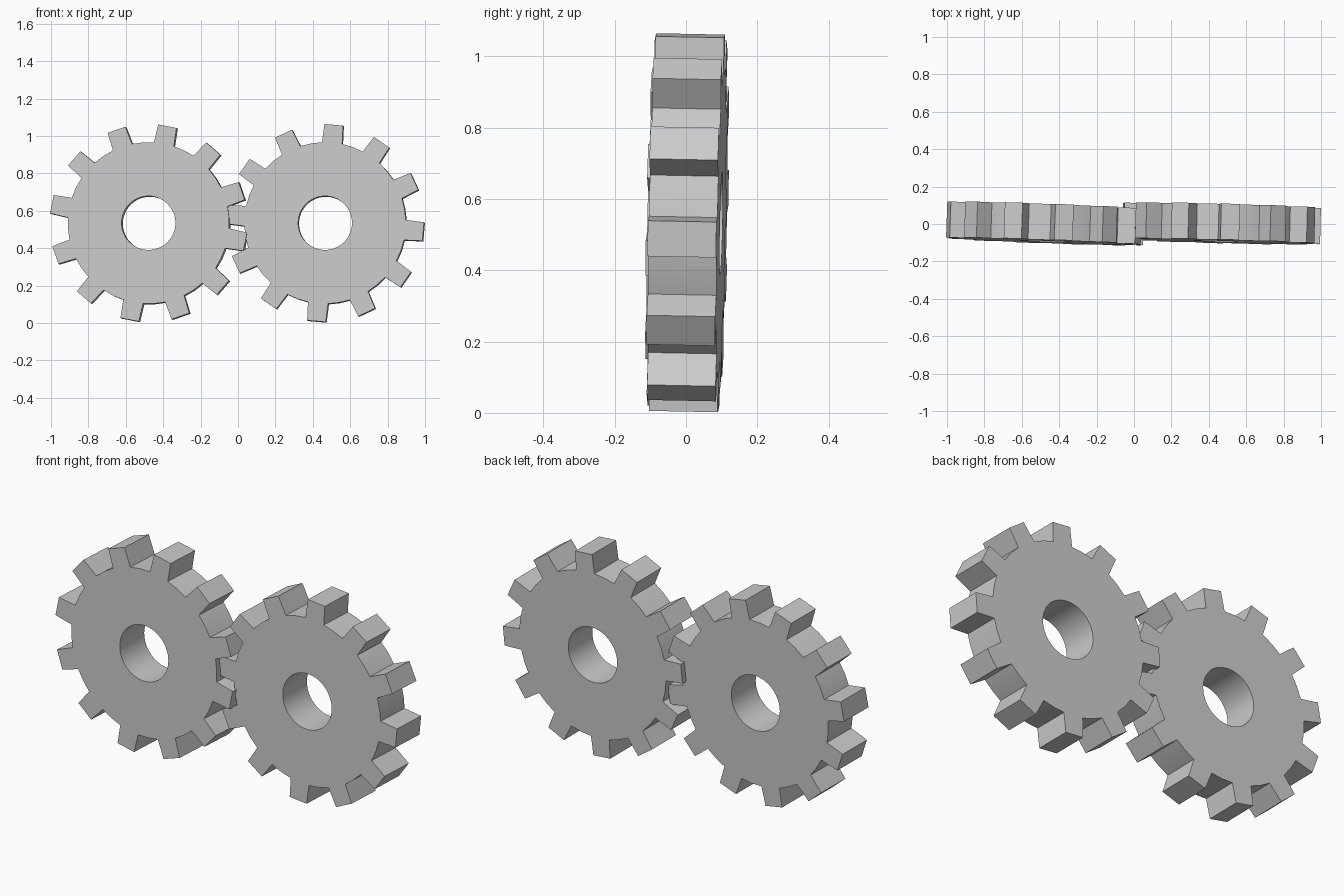
import bpy, bmesh, math
from mathutils import Vector

cube = bpy.data.objects.get("Cube")
if cube:
    bpy.data.objects.remove(cube, do_unlink=True)

TEETH, ROOT_R, TIP_R, HOLE_R, THICK = 12, 0.432, 0.527, 0.144, 0.192
BASE_HALF, TIP_HALF = 0.054, 0.050   # half widths of a tooth

grey = bpy.data.materials.new("plain grey")
grey.use_nodes = True
grey.diffuse_color = (0.6, 0.6, 0.6, 1)
grey.node_tree.nodes["Principled BSDF"].inputs["Base Color"].default_value = (0.6, 0.6, 0.6, 1)


def polar(r, a):
    return Vector((r * math.cos(a), 0, r * math.sin(a)))


def gear_outline(phase):
    """Toothed rim: four corners per tooth and one point midway along each gap."""
    pts, step = [], math.tau / TEETH
    for i in range(TEETH):
        a = phase + i * step
        out, side = polar(1, a), polar(1, a + math.pi / 2)
        base_d = math.sqrt(ROOT_R ** 2 - BASE_HALF ** 2)
        for d, w in ((base_d, -BASE_HALF), (TIP_R, -TIP_HALF),
                     (TIP_R, TIP_HALF), (base_d, BASE_HALF)):
            pts.append(out * d + side * w)
        pts.append(polar(ROOT_R, a + step / 2))
    return pts


def make_gear(name, centre, phase_deg, pitch, yaw):
    bm = bmesh.new()
    hole = [polar(HOLE_R, i * math.tau / 64) for i in range(64)]
    edges = []
    for loop in (gear_outline(math.radians(phase_deg)), hole):
        vs = [bm.verts.new(p + Vector((0, -THICK / 2, 0))) for p in loop]
        edges += [bm.edges.new((vs[i - 1], vs[i])) for i in range(len(vs))]
    # flat plate with a round bore, then extruded to full thickness
    bmesh.ops.triangle_fill(bm, edges=edges, use_beauty=True)
    res = bmesh.ops.extrude_face_region(bm, geom=bm.faces[:], use_keep_orig=True)
    new = [g for g in res["geom"] if isinstance(g, bmesh.types.BMVert)]
    bmesh.ops.translate(bm, verts=new, vec=(0, THICK, 0))
    bmesh.ops.recalc_face_normals(bm, faces=bm.faces[:])
    mesh = bpy.data.meshes.new(name)
    bm.to_mesh(mesh)
    bm.free()
    mesh.materials.append(grey)
    ob = bpy.data.objects.new(name, mesh)
    bpy.context.collection.objects.link(ob)
    ob.location = centre
    ob.rotation_euler = (pitch, 0, yaw)
    bpy.ops.object.select_all(action='DESELECT')
    ob.select_set(True)
    bpy.context.view_layer.objects.active = ob
    bpy.ops.object.shade_smooth_by_angle(angle=math.radians(25))
    return ob


# Two meshing gears, each leaning very slightly
make_gear("right_gear", (-0.475, 0.003, 0.533), 19, -0.020, -0.036)
make_gear("left_gear", (0.468, 0.003, 0.533), 25, -0.020, -0.026)
